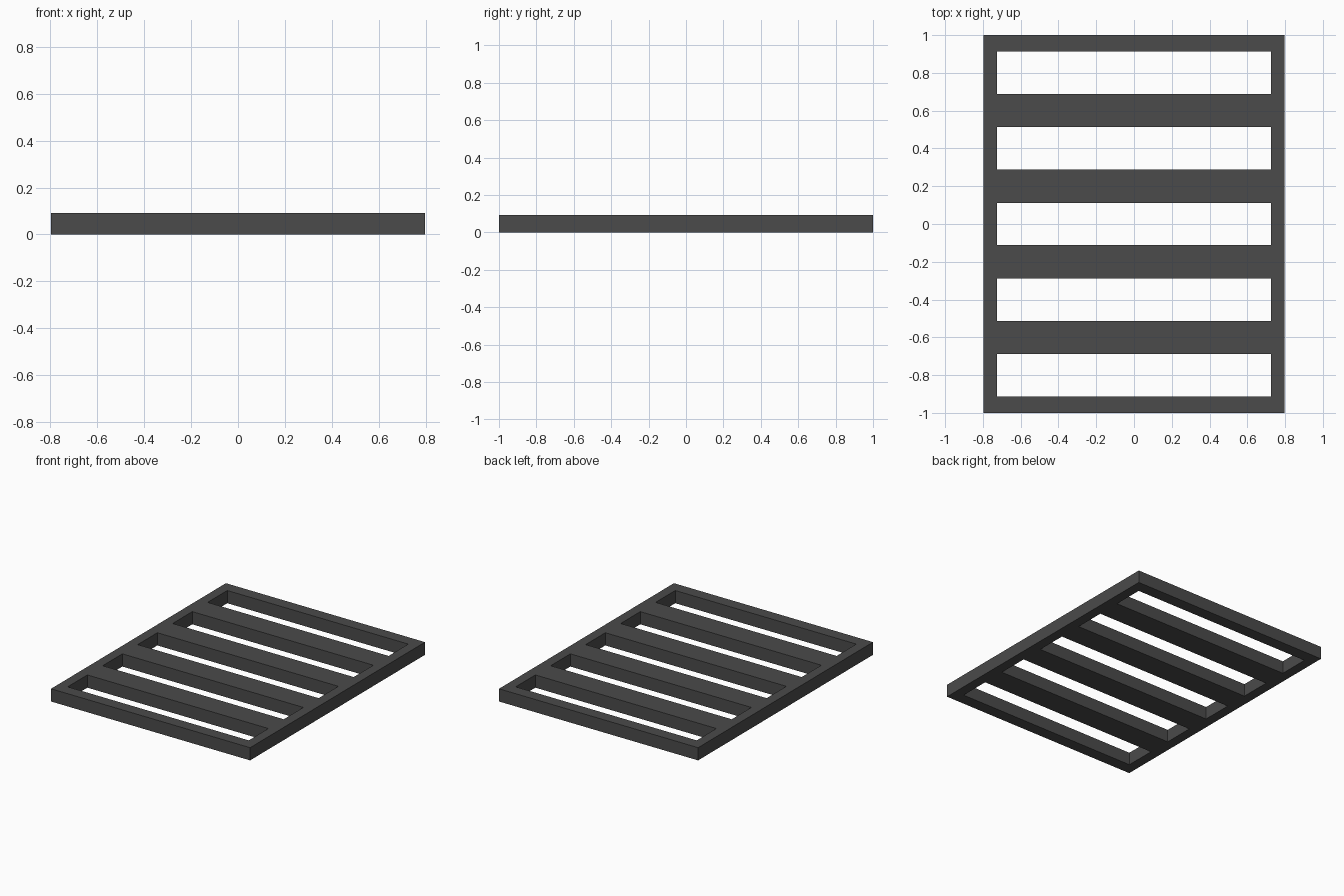
import bpy, bmesh

if "Cube" in bpy.data.objects:
    bpy.data.objects.remove(bpy.data.objects["Cube"])

HALF_X, HALF_Y, HEIGHT = 0.797, 1.0, 0.092
SLOT_X, SLOT_W, PITCH, SLOTS = 0.725, 0.225, 0.4, 5

# Grid lines of the plan: outer edges plus the slot edges
xs = [-HALF_X, -SLOT_X, SLOT_X, HALF_X]
ys = [-HALF_Y]
for i in range(SLOTS):
    c = (i - (SLOTS - 1) / 2) * PITCH
    ys += [c - SLOT_W / 2, c + SLOT_W / 2]
ys.append(HALF_Y)

# Fill every cell except the slots
bm = bmesh.new()
grid = [[bm.verts.new((x, y, 0)) for x in xs] for y in ys]
for j in range(len(ys) - 1):
    for i in range(len(xs) - 1):
        if not (i == 1 and j % 2 == 1):
            bm.faces.new((grid[j][i], grid[j][i + 1], grid[j + 1][i + 1], grid[j + 1][i]))

# Extrude the plan to a solid slatted panel
ext = bmesh.ops.extrude_face_region(bm, geom=bm.faces[:], use_keep_orig=True)
top = [v for v in ext["geom"] if isinstance(v, bmesh.types.BMVert)]
bmesh.ops.translate(bm, verts=top, vec=(0, 0, HEIGHT))
bmesh.ops.recalc_face_normals(bm, faces=bm.faces[:])

mesh = bpy.data.meshes.new("slatted_panel")
bm.to_mesh(mesh)
bm.free()
panel = bpy.data.objects.new("slatted_panel", mesh)
bpy.context.collection.objects.link(panel)

# Dark grey finish
mat = bpy.data.materials.new("dark_grey")
mat.diffuse_color = (0.07, 0.07, 0.07, 1)
mat.use_nodes = True
mat.node_tree.nodes["Principled BSDF"].inputs["Base Color"].default_value = mat.diffuse_color
mesh.materials.append(mat)
